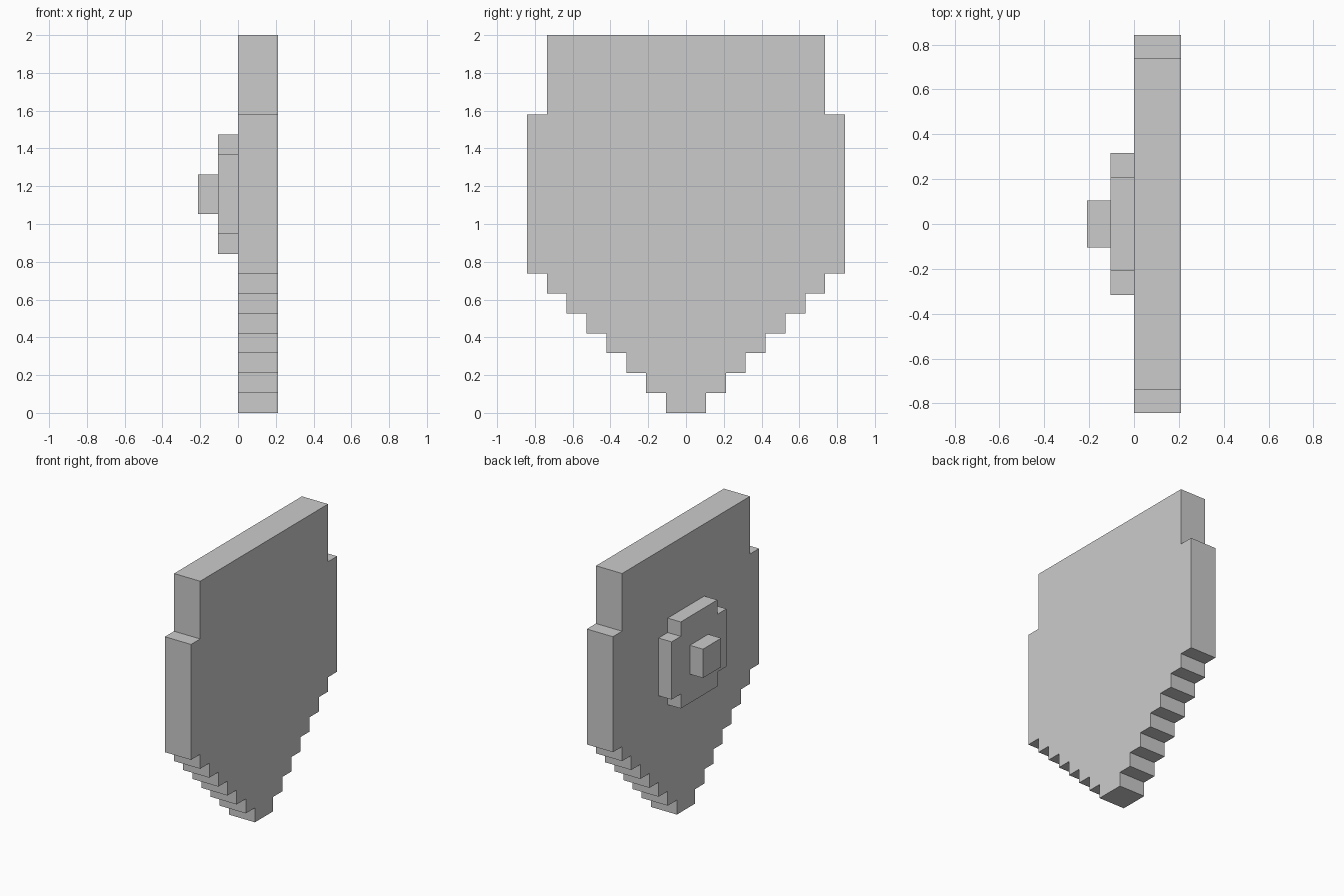
import bpy
import bmesh

cube = bpy.data.objects.get("Cube")
if cube:
    bpy.data.objects.remove(cube, do_unlink=True)

U = 2 / 19  # size of one block step

grey = bpy.data.materials.new("plain grey")
grey.use_nodes = True
grey.diffuse_color = (0.6, 0.6, 0.6, 1)
grey.node_tree.nodes["Principled BSDF"].inputs["Base Color"].default_value = (0.6, 0.6, 0.6, 1)


def stepped_slab(name, bands, x0, x1):
    """Extrude a mirrored stepped outline along x.
    bands: (half width, bottom, top) from the lowest up, in block steps."""
    right = [(w, z) for w, low, high in bands for z in (low, high)]
    outline = right + [(-w, z) for w, z in reversed(right)]
    bm = bmesh.new()
    face = bm.faces.new([bm.verts.new((x0 * U, y * U, z * U)) for y, z in outline])
    solid = bmesh.ops.extrude_face_region(bm, geom=[face])
    moved = [v for v in solid["geom"] if isinstance(v, bmesh.types.BMVert)]
    bmesh.ops.translate(bm, verts=moved, vec=((x1 - x0) * U, 0, 0))
    bmesh.ops.recalc_face_normals(bm, faces=bm.faces)
    mesh = bpy.data.meshes.new(name)
    bm.to_mesh(mesh)
    bm.free()
    mesh.materials.append(grey)
    obj = bpy.data.objects.new(name, mesh)
    bpy.context.collection.objects.link(obj)
    return obj


# Shield plate: stairs up from the point, wide middle, narrower top
stairs = [(i + 1, i, i + 1) for i in range(7)]
stepped_slab("shield_plate", stairs + [(8, 7, 15), (7, 15, 19)], 0, 2)

# Raised boss with notched corners
stepped_slab("boss", [(2, 8, 9), (3, 9, 13), (2, 13, 14)], -1, 0)

# Small square stud on the boss
stepped_slab("stud", [(1, 10, 12)], -2, -1)
